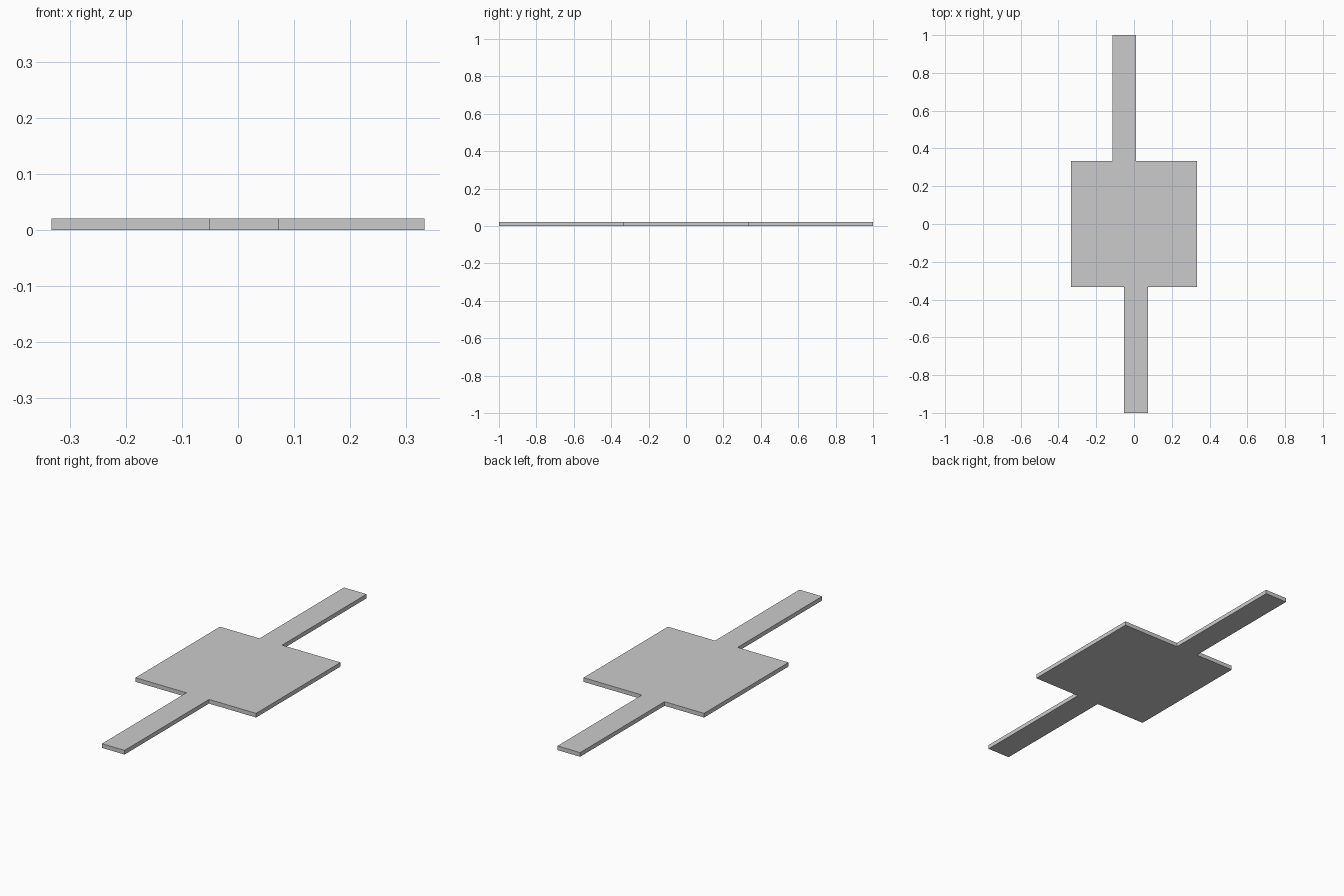
import bpy, bmesh

if "Cube" in bpy.data.objects:
    bpy.data.objects.remove(bpy.data.objects["Cube"])

U = 1 / 48          # grid module: slab is one module thick
HALF, END = 16, 48  # plate half width and walkway end, in modules
FRONT = (-2.5, 3.5) # x range of the front walkway
BACK = (-5.5, 0.5)  # x range of the back walkway


def extruded_slab(name, outline, height):
    bm = bmesh.new()
    face = bm.faces.new([bm.verts.new((x * U, y * U, 0)) for x, y in outline])
    top = bmesh.ops.extrude_face_region(bm, geom=[face], use_keep_orig=True)["geom"]
    bmesh.ops.translate(bm, vec=(0, 0, height),
                        verts=[g for g in top if isinstance(g, bmesh.types.BMVert)])
    bmesh.ops.recalc_face_normals(bm, faces=bm.faces)
    mesh = bpy.data.meshes.new(name)
    bm.to_mesh(mesh)
    bm.free()
    obj = bpy.data.objects.new(name, mesh)
    bpy.context.collection.objects.link(obj)
    return obj


# Square platform with an offset walkway at the front and back, one seamless slab
outline = [
    (-HALF, -HALF), (FRONT[0], -HALF), (FRONT[0], -END), (FRONT[1], -END),
    (FRONT[1], -HALF), (HALF, -HALF), (HALF, HALF), (BACK[1], HALF),
    (BACK[1], END), (BACK[0], END), (BACK[0], HALF), (-HALF, HALF),
]
extruded_slab("platform_with_walkways", outline, U)
